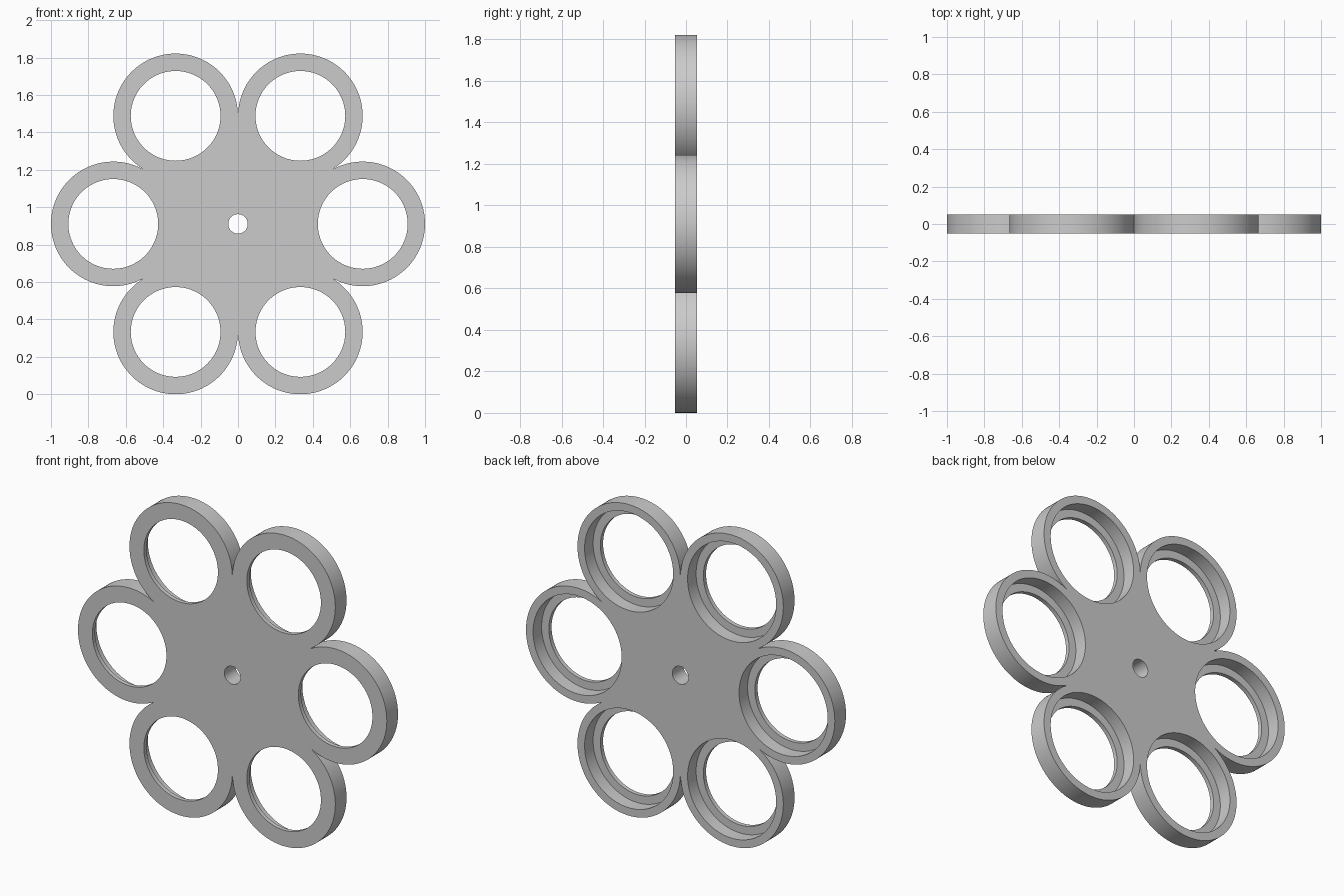
import bpy
import bmesh
from math import cos, sin, radians, tau

HUB_Z = 0.911           # height of the wheel centre
RING_DIST = 0.667       # centre of the wheel to the centre of a ring
RING_R = 0.333
HOLE_R = 0.24
POCKET_R = 0.287
BORE_R = 0.052
HALF = 0.052            # half thickness
LIP_Y = -0.027          # floor of the pockets
SEG = 96
ANGLES = [radians(60 * k) for k in range(6)]

if "Cube" in bpy.data.objects:
    bpy.data.objects.remove(bpy.data.objects["Cube"])

grey = bpy.data.materials.new("plain grey")
grey.use_nodes = True
colour = (0.6, 0.6, 0.6, 1)
grey.diffuse_color = colour
grey.node_tree.nodes["Principled BSDF"].inputs["Base Color"].default_value = colour


def finish(bm, name):
    bmesh.ops.recalc_face_normals(bm, faces=bm.faces)
    mesh = bpy.data.meshes.new(name)
    bm.to_mesh(mesh)
    bm.free()
    mesh.materials.append(grey)
    obj = bpy.data.objects.new(name, mesh)
    bpy.context.collection.objects.link(obj)
    return obj


def add_turned(bm, x, z, profile):
    """Closed solid turned about a y axis through (x, z) from (radius, y) pairs."""
    loops = [[bm.verts.new((x + r * cos(tau * i / SEG), y, z + r * sin(tau * i / SEG)))
              for i in range(SEG)] for r, y in profile]
    for a, b in zip(loops, loops[1:]):
        for i in range(SEG):
            j = (i + 1) % SEG
            bm.faces.new((a[i], a[j], b[j], b[i]))
    bm.faces.new(loops[0])
    bm.faces.new(loops[-1])


# Plate: six round lobes meeting in narrow notches
bm = bmesh.new()
outline = []
sweep = radians(118)
for a in ANGLES:
    for i in range(65):
        t = a - sweep + 2 * sweep * i / 64
        outline.append(bm.verts.new((RING_DIST * cos(a) + RING_R * cos(t), -HALF,
                                     HUB_Z + RING_DIST * sin(a) + RING_R * sin(t))))
face = bm.faces.new(outline)
grown = bmesh.ops.extrude_face_region(bm, geom=[face])
bmesh.ops.translate(bm, vec=(0, 2 * HALF, 0),
                    verts=[v for v in grown["geom"] if isinstance(v, bmesh.types.BMVert)])
wheel = finish(bm, "six_ring_wheel")

# Cutter: stepped pockets open to the back, and the centre bore
bm = bmesh.new()
for a in ANGLES:
    add_turned(bm, RING_DIST * cos(a), HUB_Z + RING_DIST * sin(a),
               [(HOLE_R, -0.2), (HOLE_R, LIP_Y), (POCKET_R, LIP_Y), (POCKET_R, 0.2)])
add_turned(bm, 0, HUB_Z, [(BORE_R, -0.2), (BORE_R, 0.2)])
cutter = finish(bm, "pocket_cutter")
cutter.hide_render = True

cut = wheel.modifiers.new("pockets", "BOOLEAN")
cut.operation = "DIFFERENCE"
cut.solver = "EXACT"
cut.object = cutter

bpy.ops.object.select_all(action="DESELECT")
wheel.select_set(True)
bpy.context.view_layer.objects.active = wheel
bpy.ops.object.modifier_apply(modifier=cut.name)
bpy.data.objects.remove(cutter)
bpy.ops.object.shade_smooth_by_angle(angle=radians(30))
